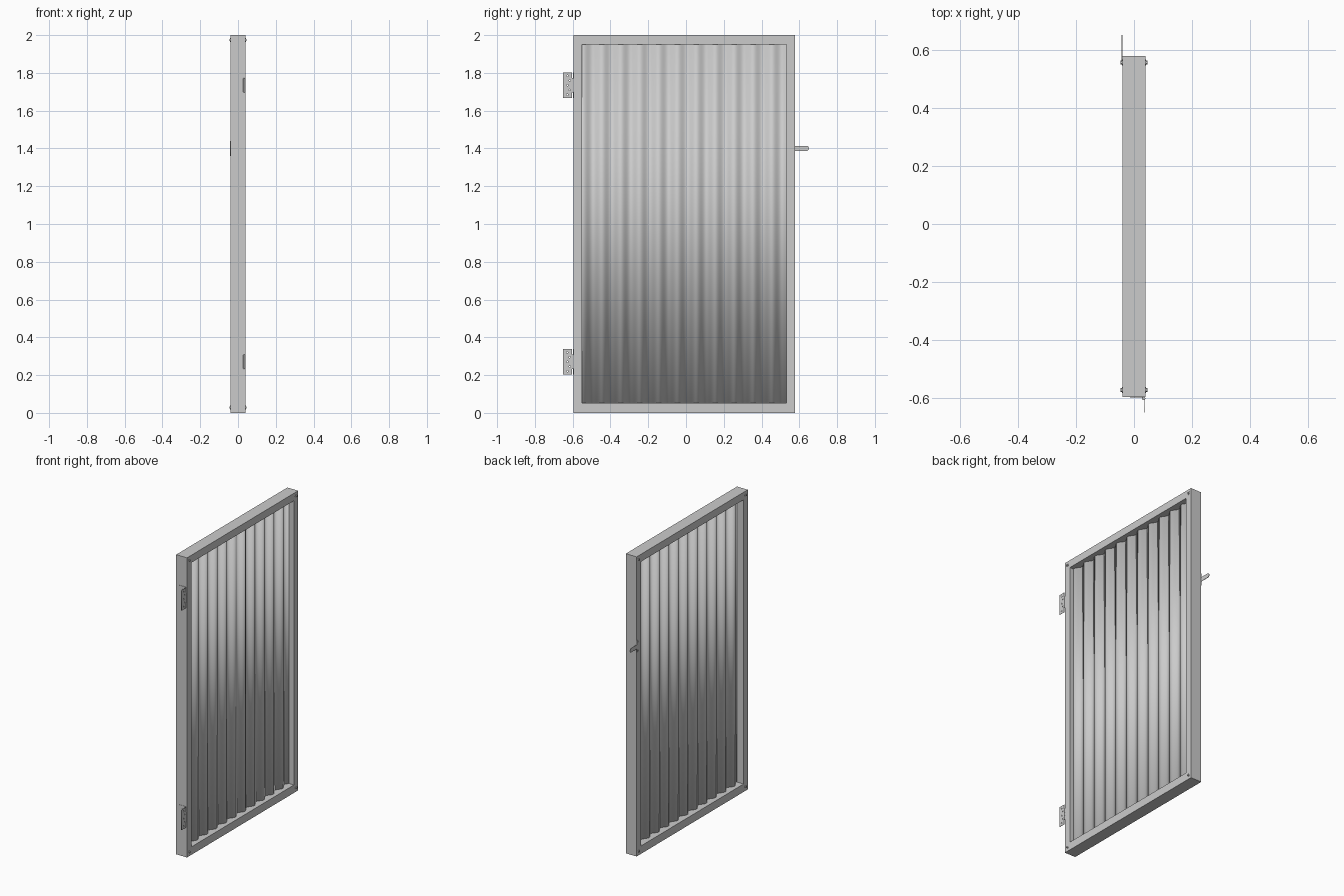
import bpy, math

if "Cube" in bpy.data.objects:
    bpy.data.objects.remove(bpy.data.objects["Cube"])

Y0, Y1, W = -0.595, 0.578, 0.045    # frame extents in y, stile width


def mesh_object(name, verts, faces):
    me = bpy.data.meshes.new(name)
    me.from_pydata(verts, [], faces)
    me.update()
    ob = bpy.data.objects.new(name, me)
    bpy.context.collection.objects.link(ob)
    return ob


def box(name, lo, hi):
    v = [(x, y, z) for x in (lo[0], hi[0]) for y in (lo[1], hi[1]) for z in (lo[2], hi[2])]
    f = [(0, 1, 3, 2), (4, 6, 7, 5), (0, 4, 5, 1), (2, 3, 7, 6), (0, 2, 6, 4), (1, 5, 7, 3)]
    return mesh_object(name, v, f)


def cylinder(name, loc, r, depth, sides, rot=(0, 0, 0)):
    bpy.ops.mesh.primitive_cylinder_add(vertices=sides, radius=r, depth=depth,
                                        location=loc, rotation=rot)
    ob = bpy.context.object
    ob.name = name
    return ob


def plate(name, outline, holes, thick, loc, rot):
    """Flat plate from a closed outline with round holes."""
    cu = bpy.data.curves.new(name, 'CURVE')
    cu.dimensions, cu.fill_mode, cu.extrude = '2D', 'BOTH', thick / 2
    rings = [outline] + [[(x + r * math.cos(a * math.pi / 6), y + r * math.sin(a * math.pi / 6))
                          for a in range(12)] for x, y, r in holes]
    for ring in rings:
        sp = cu.splines.new('POLY')
        sp.points.add(len(ring) - 1)
        for p, (x, y) in zip(sp.points, ring):
            p.co = (x, y, 0, 1)
        sp.use_cyclic_u = True
    ob = bpy.data.objects.new(name, cu)
    bpy.context.collection.objects.link(ob)
    ob.location, ob.rotation_euler = loc, rot
    bpy.ops.object.select_all(action='DESELECT')
    ob.select_set(True)
    bpy.context.view_layer.objects.active = ob
    bpy.ops.object.convert(target='MESH')
    return bpy.context.object


# Frame: two full-height stiles and two rails between them
box("hinge_stile", (-0.04, Y0, 0), (0.04, Y0 + W, 2))
box("latch_stile", (-0.04, Y1 - W, 0), (0.04, Y1, 2))
box("bottom_rail", (-0.04, Y0 + W, 0), (0.04, Y1 - W, 0.053))
box("top_rail", (-0.04, Y0 + W, 1.95), (0.04, Y1 - W, 2))

# Corrugated sheet, its edges tucked into the frame
n, a, b = 180, Y0 + W - 0.005, Y1 - W + 0.005
verts, faces = [], []
for i in range(n + 1):
    y = a + (b - a) * i / n
    x = -0.012 * math.sin(2 * math.pi * (y + 0.52) / 0.1)
    verts += [(x, y, 0.048), (x, y, 1.955)]
for i in range(n):
    faces.append((2 * i, 2 * i + 2, 2 * i + 3, 2 * i + 1))
sheet = mesh_object("corrugated_sheet", verts, faces)
sheet.data.shade_smooth()
solid = sheet.modifiers.new("thickness", 'SOLIDIFY')
solid.thickness, solid.offset = 0.002, 0

# Corner bolts: washer and hex head on both faces
for y in (-0.572, 0.556):
    for z in (0.028, 1.974):
        for s in (-1, 1):
            rot = (0, math.pi / 2, 0)
            cylinder("bolt_washer", (s * 0.0405, y, z), 0.01, 0.002, 20, rot)
            cylinder("bolt_head", (s * 0.0435, y, z), 0.007, 0.005, 6, rot)

# Hinges: one leaf on the stile edge, one free leaf, and a pin barrel
to_x = (math.pi / 2, 0, math.pi / 2)     # plate lies in the yz plane
to_y = (math.pi / 2, 0, 0)               # plate lies in the xz plane
leaf = [(0, -0.068), (0.046, -0.068), (0.046, 0.068), (0, 0.068)]
holes = [(0.034 if i % 2 else 0.022, -0.05 + 0.025 * i, 0.004) for i in range(5)]
for zc in (0.27, 1.735):
    plate("hinge_free_leaf", [(y - 0.046, z) for y, z in leaf],
          [(y - 0.046, z, r) for y, z, r in holes], 0.002, (0.037, -0.604, zc), to_x)
    plate("hinge_fixed_leaf", [(x - 0.046, z) for x, z in leaf],
          [(x - 0.046, z, r) for x, z, r in holes], 0.002, (0.032, Y0 - 0.001, zc), to_y)
    for k in range(3):
        cylinder("hinge_knuckle", (0.033, -0.601, zc + (k - 1) * 0.024), 0.006, 0.023, 16)
    cylinder("hinge_pin", (0.033, -0.601, zc), 0.004, 0.076, 12)

# Latch: upright mounting plate with a round-ended tongue
tip = [(0.06 + 0.014 * math.cos(t), 0.014 * math.sin(t))
       for t in [math.pi * (i / 12 - 0.5) for i in range(13)]]
outline = [(-0.018, -0.04), (0, -0.04), (0, -0.014)] + tip + [(0, 0.014), (0, 0.04), (-0.018, 0.04)]
plate("latch_tongue", outline, [(-0.009, -0.029, 0.004), (-0.009, 0.029, 0.004)],
      0.003, (-0.0415, Y1 - 0.001, 1.4), to_x)
